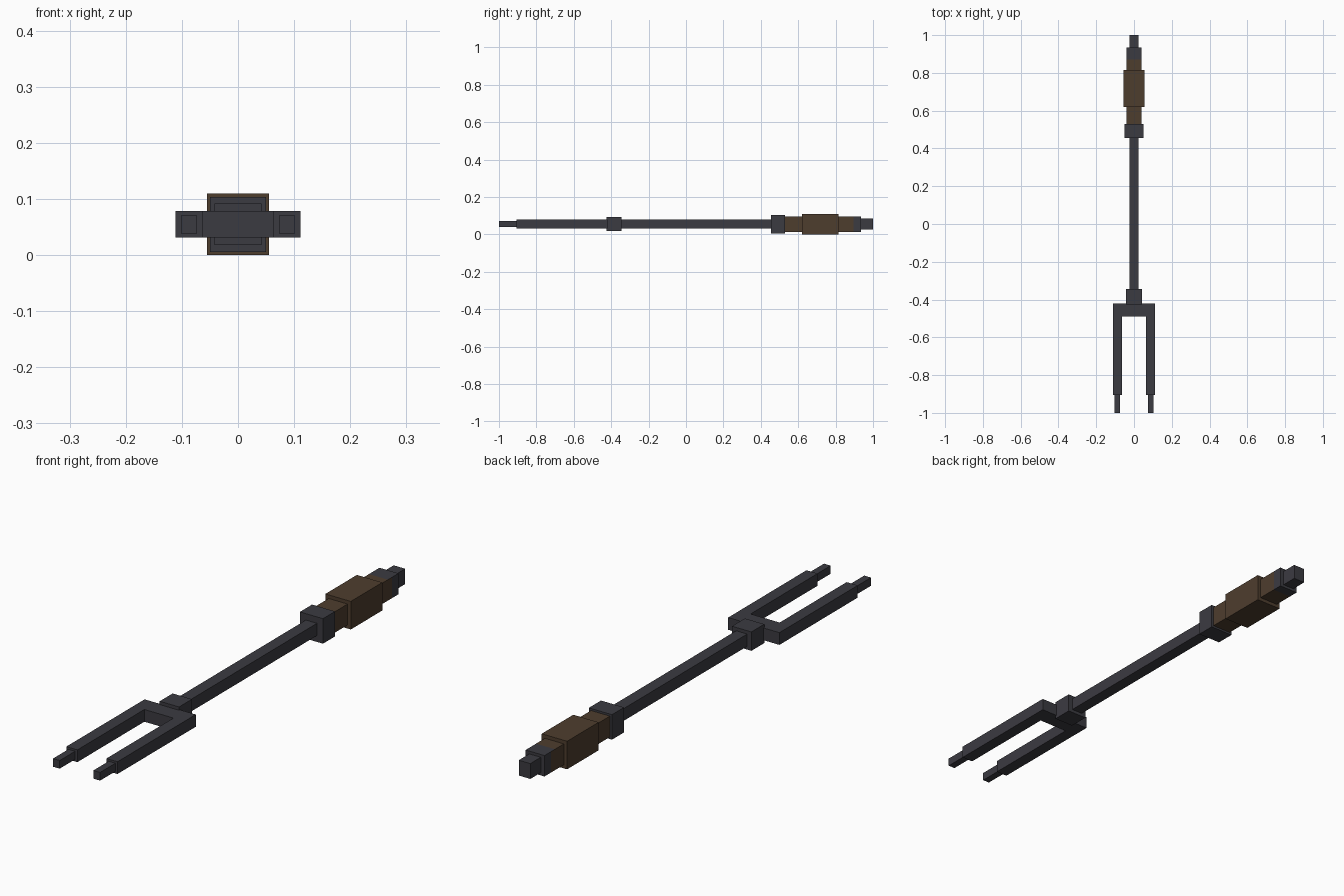
import bpy, bmesh

if "Cube" in bpy.data.objects:
    bpy.data.objects.remove(bpy.data.objects["Cube"])

ZC = 0.055  # height of the long axis


def make_material(name, colour):
    m = bpy.data.materials.new(name)
    m.diffuse_color = (*colour, 1)
    m.use_nodes = True
    m.node_tree.nodes["Principled BSDF"].inputs["Base Color"].default_value = m.diffuse_color
    return m


steel = make_material("dark_steel", (0.044, 0.043, 0.053))
leather = make_material("brown_leather", (0.076, 0.047, 0.027))


def finish(name, bm, *mats):
    bmesh.ops.recalc_face_normals(bm, faces=bm.faces)
    mesh = bpy.data.meshes.new(name)
    bm.to_mesh(mesh)
    bm.free()
    for m in mats:
        mesh.materials.append(m)
    ob = bpy.data.objects.new(name, mesh)
    bpy.context.collection.objects.link(ob)
    return ob


def box_mesh(y0, y1, hx, hz, x=0):
    bm = bmesh.new()
    bmesh.ops.create_cube(bm, size=2)
    for v in bm.verts:
        v.co = (x + v.co.x * hx, y0 if v.co.y < 0 else y1, ZC + v.co.z * hz)
    return bm


def box(name, mat, *dims):
    return finish(name, box_mesh(*dims), mat)


# Two-pronged fork head: a U outline extruded upward
bm = bmesh.new()
half = [(0.111, -0.42), (0.111, -0.905), (0.063, -0.905), (0.063, -0.49)]
outline = half + [(-x, y) for x, y in reversed(half)]
face = bm.faces.new([bm.verts.new((x, y, ZC - 0.024)) for x, y in outline])
top = bmesh.ops.extrude_face_region(bm, geom=[face])["geom"]
bmesh.ops.translate(bm, vec=(0, 0, 0.048),
                    verts=[g for g in top if isinstance(g, bmesh.types.BMVert)])
finish("fork_head", bm, steel)

# Narrow prong tips
for side, x in (("left", -0.0875), ("right", 0.0875)):
    box("prong_tip_" + side, steel, -1.0, -0.905, 0.0145, 0.016, x)

# Shaft and collars
box("fork_collar", steel, -0.425, -0.345, 0.042, 0.037)
box("shaft", steel, -0.345, 0.455, 0.024, 0.024)
box("handle_collar", steel, 0.455, 0.53, 0.05, 0.049)

# Handle
box("handle_front", leather, 0.53, 0.62, 0.041, 0.041)
box("handle_grip", leather, 0.62, 0.815, 0.055, 0.055)

# Handle end: leather giving way to a steel cap that starts earlier on top
bm = box_mesh(0.815, 0.935, 0.041, 0.041)
for y in (0.87, 0.895):
    bmesh.ops.bisect_plane(bm, geom=bm.verts[:] + bm.edges[:] + bm.faces[:],
                           plane_co=(0, y, 0), plane_no=(0, 1, 0))
bm.normal_update()
for f in bm.faces:
    start = 0.87 if f.normal.z > 0.5 else 0.895
    f.material_index = 1 if f.calc_center_median().y > start else 0
finish("handle_end", bm, leather, steel)

# Pommel
box("pommel", steel, 0.935, 1.0, 0.025, 0.03)
